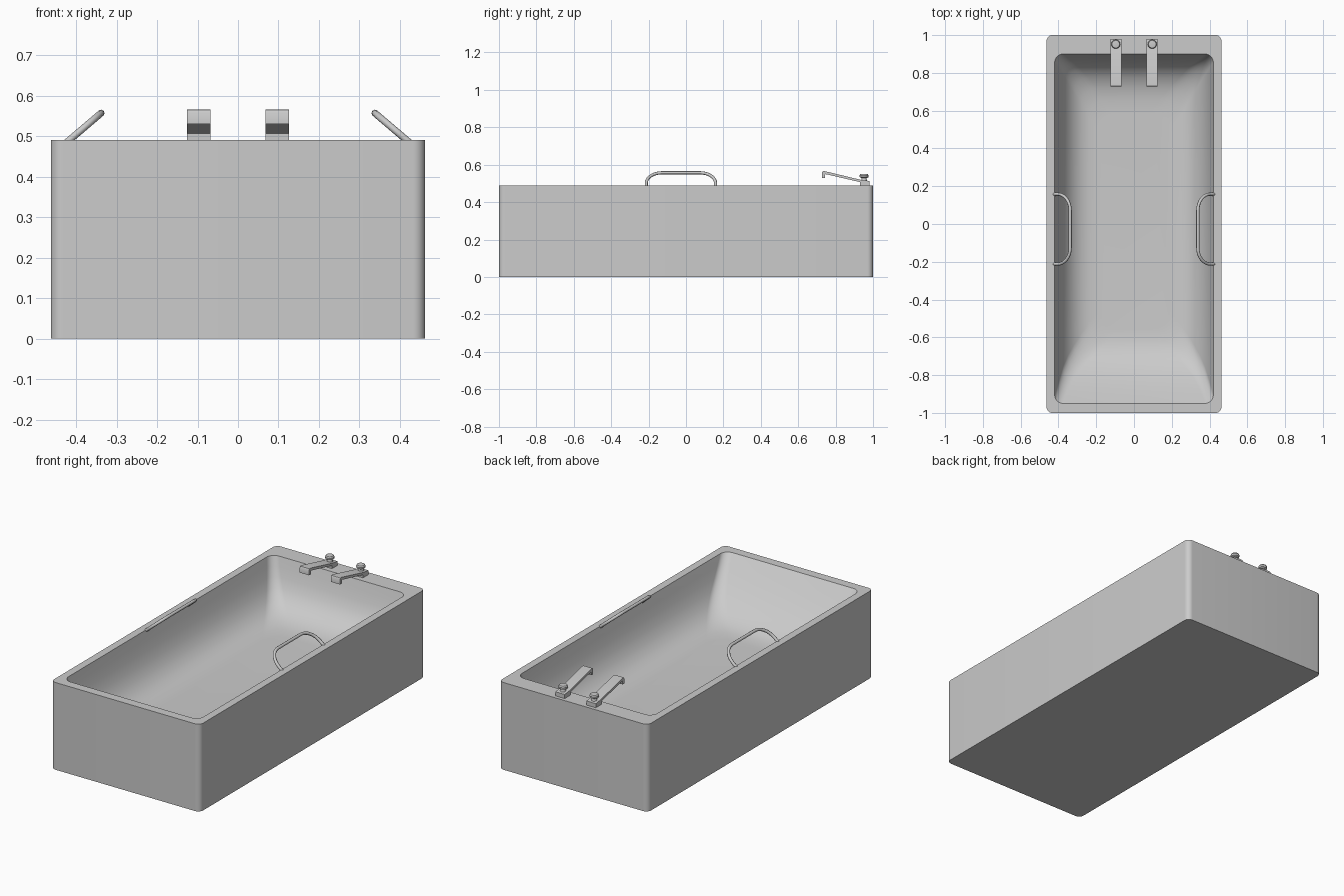
import bpy, bmesh, math
from mathutils import Vector

if "Cube" in bpy.data.objects:
    bpy.data.objects.remove(bpy.data.objects["Cube"])


def finish(bm, name, angle=35):
    bmesh.ops.recalc_face_normals(bm, faces=bm.faces)
    me = bpy.data.meshes.new(name)
    bm.to_mesh(me)
    bm.free()
    ob = bpy.data.objects.new(name, me)
    bpy.context.collection.objects.link(ob)
    bpy.ops.object.select_all(action='DESELECT')
    ob.select_set(True)
    bpy.context.view_layer.objects.active = ob
    bpy.ops.object.shade_smooth_by_angle(angle=math.radians(angle))
    return ob


def ring(bm, hx, y0, y1, r, z, n=8):
    """Rounded rectangle loop of vertices."""
    vs = []
    corners = [(hx - r, y1 - r), (-hx + r, y1 - r), (-hx + r, y0 + r), (hx - r, y0 + r)]
    for k, (cx, cy) in enumerate(corners):
        for i in range(n + 1):
            a = math.pi / 2 * (k + i / n)
            vs.append(bm.verts.new((cx + r * math.cos(a), cy + r * math.sin(a), z)))
    return vs


def loft(bm, rings):
    for a, b in zip(rings, rings[1:]):
        for i in range(len(a)):
            j = (i + 1) % len(a)
            bm.faces.new((a[i], a[j], b[j], b[i]))
    bm.faces.new(rings[0])
    bm.faces.new(rings[-1])


# Tub: outer shell, flat rim and sloped basin in one loft
bm = bmesh.new()
rings = [ring(bm, .4625, -1, 1, .03, 0), ring(bm, .4625, -1, 1, .03, .49)]
# z, side inset, front inset, back inset, corner radius
basin = [(.49, 0, 0, 0, .045), (.44, .012, .042, .014, .047), (.39, .026, .086, .03, .052),
         (.34, .044, .134, .05, .06), (.295, .07, .184, .082, .07), (.26, .102, .232, .125, .08),
         (.236, .14, .28, .18, .09), (.224, .18, .33, .24, .1), (.22, .23, .39, .31, .1)]
for z, s, f, b, r in basin:
    rings.append(ring(bm, .42 - s, -.95 + f, .9 - b, r, z))
loft(bm, rings)
finish(bm, "tub", 40)


# Grab handles: tilted rounded tubes over the long sides
def handle(side):
    bottom, top = Vector((.425 * side, 0, .483)), Vector((.338 * side, 0, .557))
    up = (top - bottom).normalized()
    h, r, mid, half = (top - bottom).length, .085, -.027, .185
    pts = [(-half, 0)]
    for k in (0, 1):
        for i in range(9):
            a = math.pi - math.pi / 2 * (k + i / 8)
            pts.append(((half - r) * (2 * k - 1) + r * math.cos(a), h - r + r * math.sin(a)))
    pts.append((half, 0))
    cu = bpy.data.curves.new("handle_path", 'CURVE')
    cu.dimensions = '3D'
    cu.bevel_depth = .0085
    cu.bevel_resolution = 2
    cu.use_fill_caps = True
    sp = cu.splines.new('POLY')
    sp.points.add(len(pts) - 1)
    for p, (u, v) in zip(sp.points, pts):
        p.co = (*(bottom + Vector((0, mid + u, 0)) + up * v), 1)
    sp.use_smooth = True
    ob = bpy.data.objects.new("grab_handle", cu)
    bpy.context.collection.objects.link(ob)


# Taps: side profile extruded across x
def spout(x):
    prof = [(.98, .488), (.98, .513), (.935, .519), (.74, .566), (.731, .565), (.727, .558),
            (.727, .53), (.742, .53), (.745, .55), (.93, .507), (.93, .488)]
    bm = bmesh.new()
    f = bm.faces.new([bm.verts.new((x - .029, y, z)) for y, z in prof])
    ext = bmesh.ops.extrude_face_region(bm, geom=[f])['geom']
    bmesh.ops.translate(bm, vec=(.058, 0, 0), verts=[v for v in ext if isinstance(v, bmesh.types.BMVert)])
    finish(bm, "tap_spout", 30)


# Knobs: lathed stem and cap
def knob(x, n=24):
    bm = bmesh.new()
    rows = []
    for r, z in [(.017, .508), (.013, .528), (.023, .533), (.024, .543), (.02, .55), (.015, .551)]:
        rows.append([bm.verts.new((x + r * math.cos(i * math.tau / n),
                                   .952 + r * math.sin(i * math.tau / n), z)) for i in range(n)])
    loft(bm, rows)
    finish(bm, "tap_knob", 35)


for s in (-1, 1):
    handle(s)
    spout(.0965 * s)
    knob(.0965 * s)
